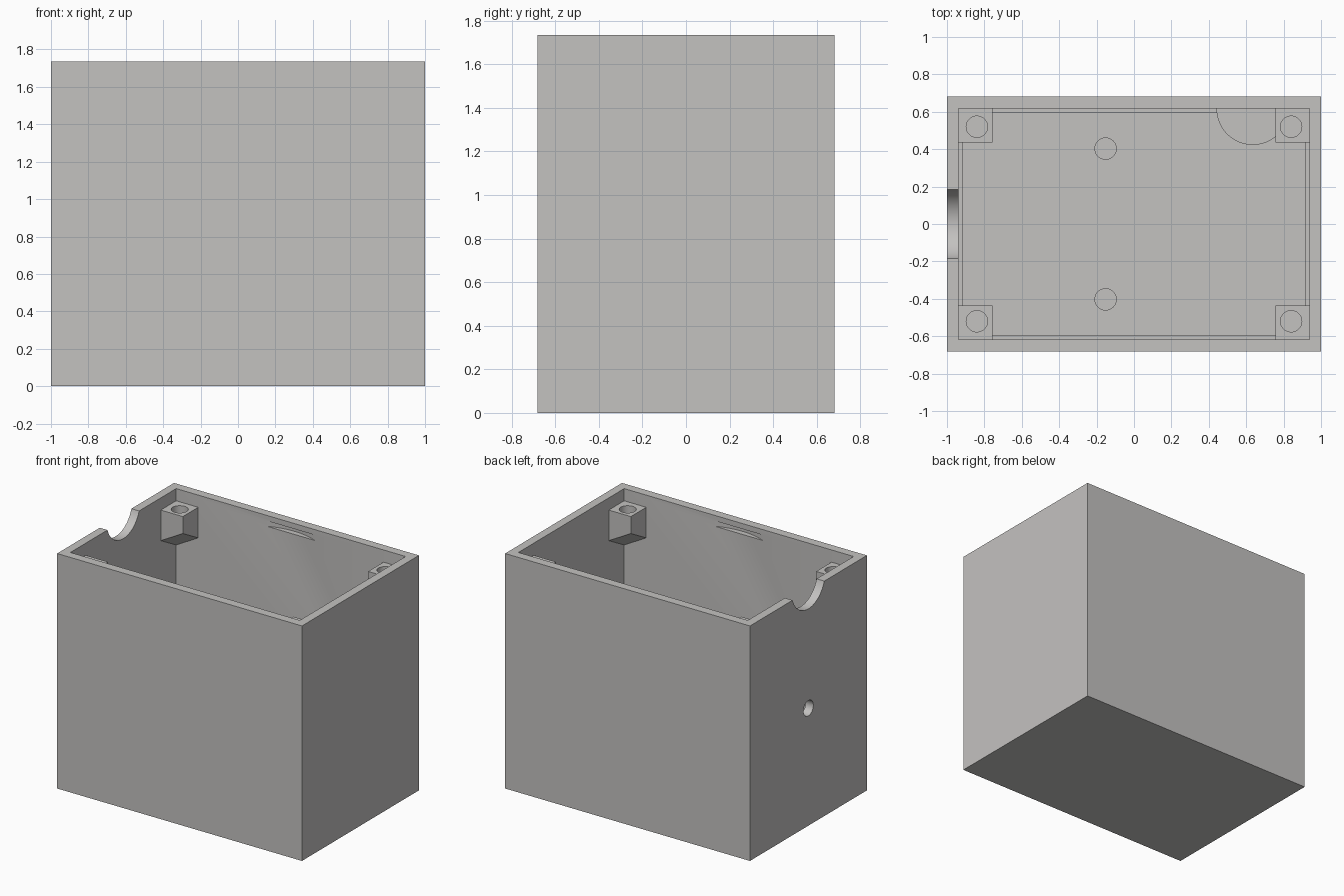
import bpy, bmesh, math
from mathutils import Matrix, Vector

cube = bpy.data.objects.get("Cube")
if cube:
    bpy.data.objects.remove(cube, do_unlink=True)

TOP = 1.735            # overall height
IN_X, IN_Y = 0.937, 0.617  # inner half sizes
FLOOR = 0.06
SCREW_R = 0.057

grey = bpy.data.materials.new("warm_grey_plastic")
grey.use_nodes = True
colour = (0.55, 0.54, 0.53, 1)
grey.diffuse_color = colour
grey.node_tree.nodes["Principled BSDF"].inputs["Base Color"].default_value = colour


def make(name, bm):
    bmesh.ops.recalc_face_normals(bm, faces=bm.faces)
    mesh = bpy.data.meshes.new(name)
    bm.to_mesh(mesh)
    bm.free()
    mesh.materials.append(grey)
    obj = bpy.data.objects.new(name, mesh)
    bpy.context.collection.objects.link(obj)
    return obj


def box(name, lo, hi):
    bm = bmesh.new()
    bmesh.ops.create_cube(bm, size=1)
    lo, hi = Vector(lo), Vector(hi)
    for v in bm.verts:
        v.co = (lo + hi) / 2 + v.co * (hi - lo)
    return make(name, bm)


def cylinder(name, centre, radius, depth, axis="Z", sides=64):
    bm = bmesh.new()
    turn = Matrix.Rotation(math.pi / 2, 4, "Y") if axis == "X" else Matrix()
    bmesh.ops.create_cone(bm, cap_ends=True, segments=sides, radius1=radius,
                          radius2=radius, depth=depth,
                          matrix=Matrix.Translation(centre) @ turn)
    return make(name, bm)


def carve(target, cutters, operation="DIFFERENCE"):
    bpy.context.view_layer.objects.active = target
    for cutter in cutters:
        mod = target.modifiers.new("carve", "BOOLEAN")
        mod.operation, mod.solver, mod.object = operation, "EXACT", cutter
        bpy.ops.object.modifier_apply(modifier=mod.name)
        bpy.data.objects.remove(cutter, do_unlink=True)


def finish(obj):
    bpy.ops.object.select_all(action="DESELECT")
    obj.select_set(True)
    bpy.context.view_layer.objects.active = obj
    bpy.ops.object.shade_smooth_by_angle(angle=math.radians(30))


# Open box with a small step around the floor
case = box("case", (-1, -0.682, 0), (1, 0.682, TOP))
step = 0.02
cutters = [
    box("cavity_cutter", (-IN_X, -IN_Y, FLOOR + step), (IN_X, IN_Y, TOP + 0.1)),
    box("floor_cutter", (-IN_X + step, -IN_Y + step, FLOOR),
        (IN_X - step, IN_Y - step, FLOOR + 0.1)),
    # Cable notch and round hole in the right wall
    cylinder("notch_cutter", (-1, 0, TOP + 0.06), 0.194, 0.3, "X", 96),
    cylinder("hole_cutter", (-1, 0, TOP / 2), SCREW_R, 0.3, "X"),
]
# Shallow curved catch slots inside the long walls
for s in (-1, 1):
    cutters.append(cylinder("slot_cutter", (0, s * (IN_Y + 0.04 - 0.495), TOP - 0.06),
                            0.495, 0.04, sides=128))
    # Blind holes in the floor
    cutters.append(cylinder("floor_hole_cutter", (-0.152, s * 0.403, FLOOR),
                            SCREW_R, 0.06))
carve(case, cutters)
finish(case)

# Corner screw posts with a sloping underside
post_top, size = TOP - 0.09, 0.18
for sx, side in ((-1, "right"), (1, "left")):
    for sy, end in ((-1, "front"), (1, "back")):
        bm = bmesh.new()
        bmesh.ops.create_cube(bm, size=1)
        for v in bm.verts:
            fx, fy = v.co.x + 0.5, v.co.y + 0.5
            x = IN_X - size + fx * (size + 0.02)
            y = IN_Y - size + fy * (size + 0.02)
            drop = 0 if v.co.z > 0 else 0.125 + 0.112 * (fx + fy)
            v.co = (sx * x, sy * y, post_top - drop)
        post = make(f"{end}_{side}_screw_post", bm)
        carve(post, [cylinder("screw_cutter", (sx * 0.84, sy * 0.52, post_top),
                              SCREW_R, 0.22)])
        finish(post)

# Half-round pad on the floor against the back wall
pad = cylinder("half_round_pad", (0.635, IN_Y, FLOOR + 0.02), 0.194, 0.08, sides=96)
carve(pad, [box("pad_limit", (0, 0, 0), (IN_X, IN_Y + 0.02, 0.5))], "INTERSECT")
finish(pad)
